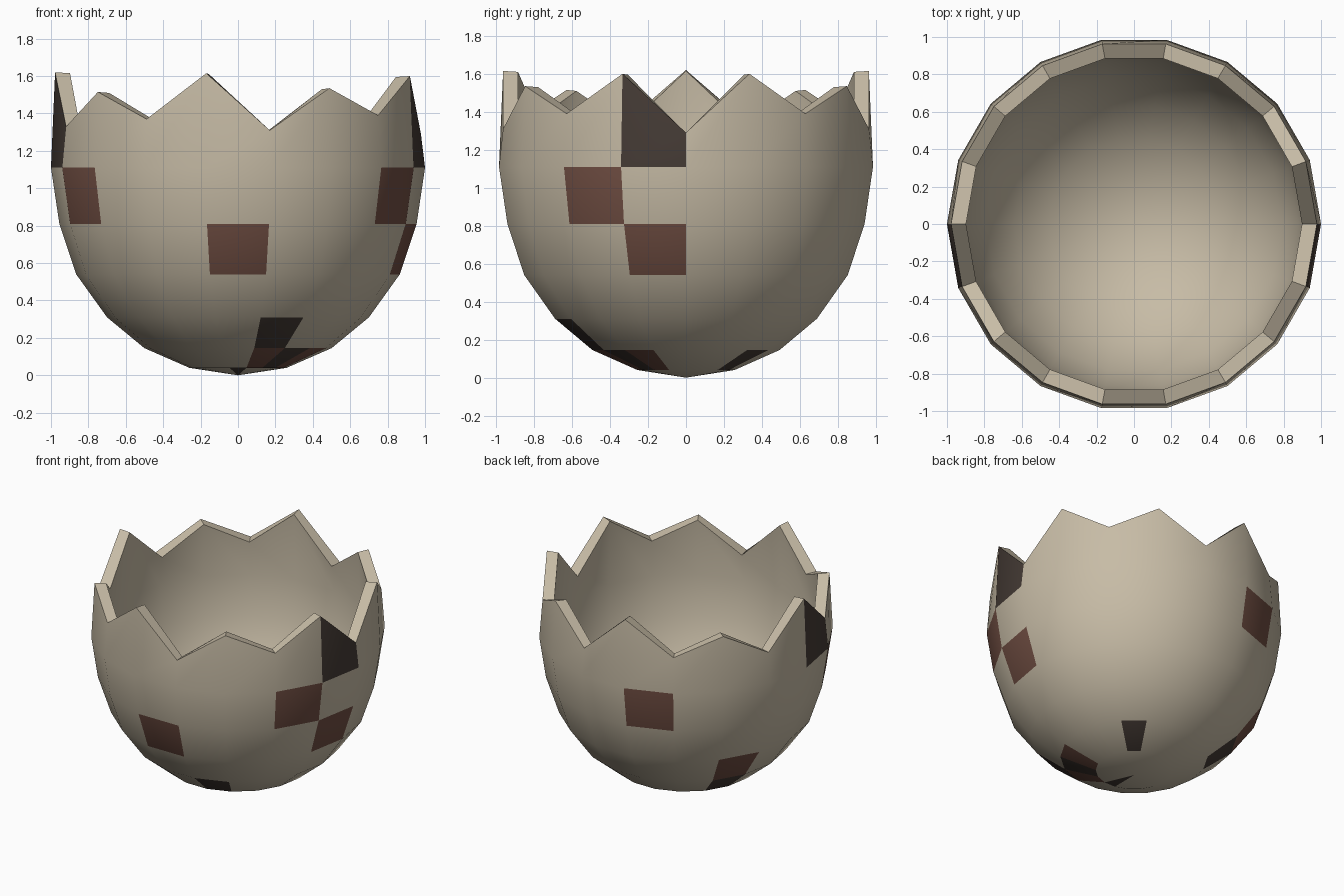
import bpy, bmesh
from math import cos, sin, radians

if "Cube" in bpy.data.objects:
    bpy.data.objects.remove(bpy.data.objects["Cube"])

SIDES = 18
# outer profile from the bottom up: (radius, height)
PROFILE = [(0.26, 0.04), (0.50, 0.145), (0.70, 0.31),
           (0.865, 0.54), (0.955, 0.81), (1.0, 1.11)]
# jagged rim heights for corners at 0, 20 ... 180 degrees, mirrored front to back
RIM = [1.29, 1.60, 1.39, 1.535, 1.31, 1.615, 1.37, 1.515, 1.33, 1.62]
RIM_RADIUS = 0.978
# coloured patches as (band from the bottom, side number)
BROWN = {(5, 10), (5, 16), (5, 5), (4, 13), (4, 17), (3, 7), (1, 14), (1, 16)}
DARK = {(6, 9), (6, 17), (2, 14), (2, 7), (1, 15), (1, 2), (0, 13)}


def material(name, rgb):
    m = bpy.data.materials.new(name)
    m.diffuse_color = (*rgb, 1)
    m.use_nodes = True
    m.node_tree.nodes["Principled BSDF"].inputs["Base Color"].default_value = m.diffuse_color
    return m


def colour(band, side):
    return 1 if (band, side) in BROWN else 2 if (band, side) in DARK else 0


# outer skin of the shell
bm = bmesh.new()


def ring(radius, height):
    return [bm.verts.new((radius * cos(radians(20 * i)),
                          radius * sin(radians(20 * i)), height(i)))
            for i in range(SIDES)]


rings = [ring(r, lambda i, z=z: z) for r, z in PROFILE]
rings.append(ring(RIM_RADIUS, lambda i: RIM[min(i, SIDES - i)]))
pole = bm.verts.new((0, 0, 0))
for i in range(SIDES):
    j = (i + 1) % SIDES
    bm.faces.new((pole, rings[0][j], rings[0][i])).material_index = colour(0, i)
    for b in range(1, len(rings)):
        lo, hi = rings[b - 1], rings[b]
        bm.faces.new((lo[i], lo[j], hi[j], hi[i])).material_index = colour(b, i)

mesh = bpy.data.meshes.new("broken_eggshell")
bm.to_mesh(mesh)
bm.free()
mesh.materials.append(material("shell beige", (0.57, 0.50, 0.38)))
mesh.materials.append(material("reddish brown", (0.165, 0.077, 0.056)))
mesh.materials.append(material("dark brown", (0.060, 0.044, 0.036)))
shell = bpy.data.objects.new("broken_eggshell", mesh)
bpy.context.collection.objects.link(shell)

# wall thickness, with inside and rim in plain beige
solid = shell.modifiers.new("wall", 'SOLIDIFY')
solid.thickness = 0.08
solid.offset = -1
solid.material_offset = -2
solid.material_offset_rim = -2

bpy.context.view_layer.objects.active = shell
shell.select_set(True)
bpy.ops.object.modifier_apply(modifier=solid.name)
bpy.ops.object.shade_smooth_by_angle(angle=radians(35))
